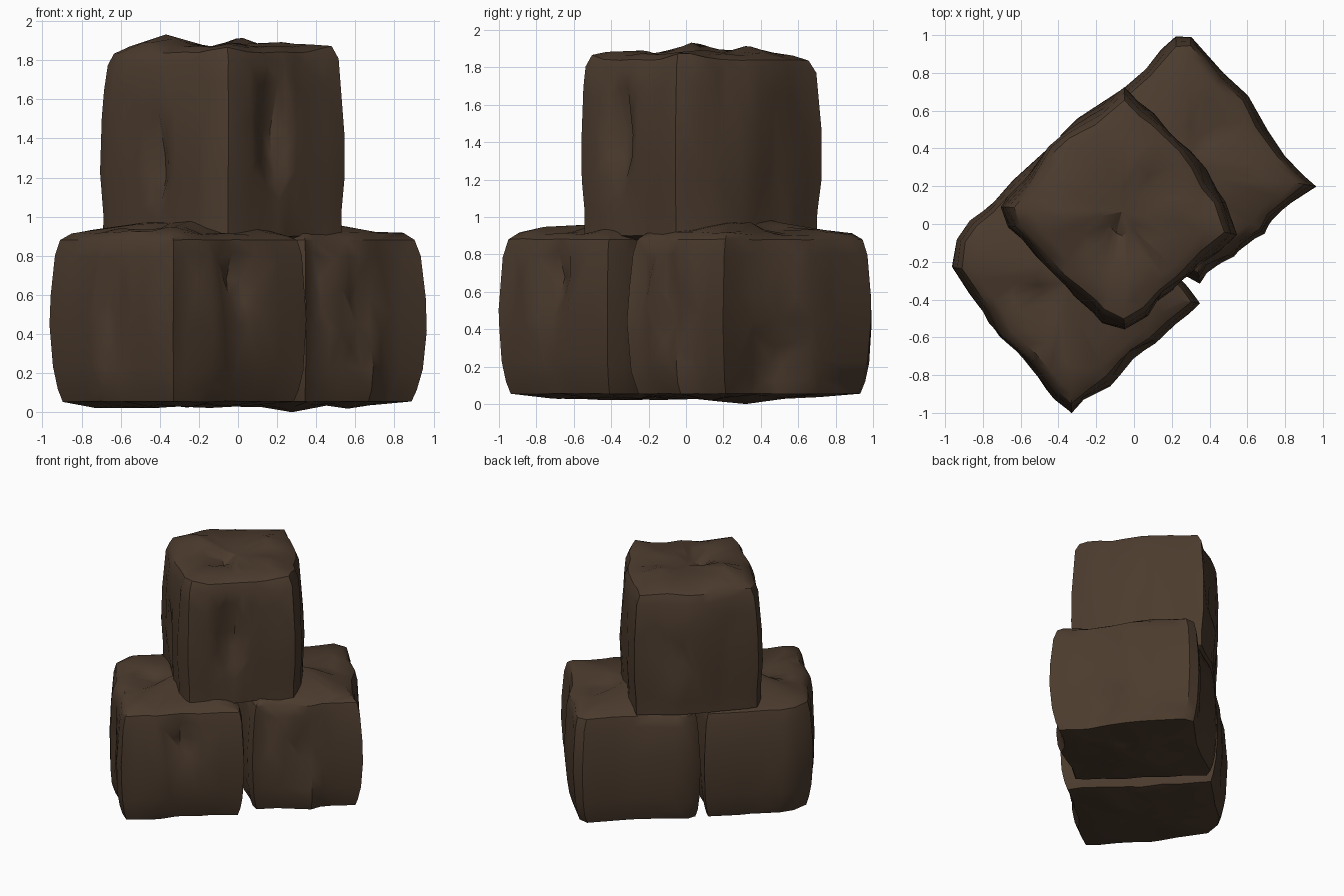
import bpy, bmesh, math, random
from mathutils import Vector, noise

random.seed(4)
mat = bpy.data.materials.new("dark brown rock")
mat.diffuse_color = (0.072, 0.044, 0.027, 1)


def resample(outline, step=0.07):
    """Split each outline segment into short pieces, keeping the corners."""
    pts = []
    for i, a in enumerate(outline):
        a, b = Vector(a), Vector(outline[(i + 1) % len(outline)])
        n = max(1, round((b - a).length / step))
        pts += [a.lerp(b, k / n) for k in range(n)]
    return pts


def block(name, outline, rings, bottom, top, dents, peaks=()):
    """Loft a rough outline through (z, scale) rings, roughen and crease it."""
    pts = resample(outline)
    c = sum(pts, Vector((0, 0))) / len(pts)
    bm = bmesh.new()
    loops = []
    for z, s in rings:
        loop = []
        for p in pts:
            q = c + (p - c) * s
            v = Vector((q.x, q.y, z))
            out = Vector((p.x - c.x, p.y - c.y, 0)).normalized()
            # vertical folds plus small lumps, strongest on the side walls
            fold = noise.noise(Vector((v.x * 5, v.y * 5, v.z * 0.8)))
            lump = noise.noise(v * 6 + Vector((3, 7, 1)))
            v += out * (0.03 * fold - 0.008) * min(1, s)
            if 0.1 < s < 0.9:
                v.z += 0.025 * lump
            # narrow upright clefts
            for x, y, dz, w, h, depth in dents:
                d = math.hypot(v.x - x, v.y - y) / w
                e = abs(v.z - dz) / h
                if d < 1 and e < 1:
                    v -= out * depth * (1 - d) * (1 - e)
            # raised corners and sunken hollows on the top
            for x, y, r, lift in peaks:
                d = math.hypot(v.x - x, v.y - y) / r
                if d < 1 and z > (bottom + top) / 2 + 0.3:
                    v.z += lift * (1 - d)
            loop.append(bm.verts.new(v))
        loops.append(loop)
    n = len(pts)
    for lo, hi in zip(loops, loops[1:]):
        for i in range(n):
            j = (i + 1) % n
            bm.faces.new((lo[i], lo[j], hi[j], hi[i]))
    for loop, z in ((loops[0], bottom), (loops[-1], top)):
        tip = bm.verts.new((c.x, c.y, z))
        for i in range(n):
            bm.faces.new((loop[i], loop[(i + 1) % n], tip))
    bmesh.ops.recalc_face_normals(bm, faces=bm.faces)
    me = bpy.data.meshes.new(name)
    bm.to_mesh(me)
    bm.free()
    me.materials.append(mat)
    ob = bpy.data.objects.new(name, me)
    bpy.context.collection.objects.link(ob)
    bpy.context.view_layer.objects.active = ob
    ob.select_set(True)
    dec = ob.modifiers.new("facets", 'DECIMATE')
    dec.ratio = 0.4
    bpy.ops.object.modifier_apply(modifier=dec.name)
    bpy.ops.object.shade_smooth_by_angle(angle=math.radians(35))
    ob.select_set(False)
    return ob


low = [(0.03, 0.3), (0.04, 0.65), (0.055, 0.91), (0.12, 0.95), (0.22, 0.985),
       (0.33, 1.0), (0.45, 1.01), (0.57, 1.005), (0.68, 0.99), (0.8, 0.97),
       (0.88, 0.93), (0.915, 0.84), (0.93, 0.65), (0.96, 0.3)]

# back right lower boulder
block("back_lower_boulder",
      [(0.22, 1.0), (0.30, 0.99), (0.60, 0.68), (0.79, 0.36), (0.96, 0.2),
       (0.74, 0.02), (0.70, -0.06), (0.47, -0.2), (0.35, -0.33), (0.28, -0.28),
       (-0.05, 0.04), (-0.42, 0.40), (-0.40, 0.47), (-0.05, 0.73)],
      low, 0.0, 0.97,
      [(0.65, -0.08, 0.5, 0.13, 0.35, 0.09), (0.72, 0.52, 0.25, 0.25, 0.2, 0.10),
       (0.40, -0.25, 0.7, 0.1, 0.3, 0.05)],
      [(0.4, 0.5, 0.15, -0.06), (0.05, 0.2, 0.45, 0.04)])

# front left lower boulder
block("front_lower_boulder",
      [(-0.45, 0.42), (-0.70, 0.17), (-0.87, 0.02), (-0.94, -0.08), (-0.96, -0.23),
       (-0.87, -0.37), (-0.69, -0.63), (-0.42, -0.92), (-0.33, -1.0), (-0.13, -0.86),
       (0.0, -0.72), (0.16, -0.57), (0.35, -0.42), (0.28, -0.33), (-0.05, 0.0)],
      low, 0.03, 0.97,
      [(-0.67, -0.65, 0.5, 0.13, 0.35, 0.09), (0.0, -0.70, 0.65, 0.14, 0.2, 0.10),
       (-0.25, -0.94, 0.5, 0.09, 0.5, 0.05)],
      [(-0.4, -0.36, 0.16, -0.08), (-0.15, -0.1, 0.4, 0.04)])

# single boulder stacked on top
high = [(0.86, 0.4), (0.87, 0.8), (0.9, 0.97), (0.98, 0.97), (1.08, 0.98),
        (1.2, 1.0), (1.32, 1.0), (1.44, 0.995), (1.56, 0.985), (1.68, 0.97),
        (1.78, 0.95), (1.84, 0.90), (1.87, 0.78), (1.88, 0.5), (1.87, 0.2)]
block("upper_boulder",
      [(-0.05, 0.73), (0.10, 0.60), (0.28, 0.42), (0.50, 0.12), (0.56, -0.06),
       (0.36, -0.22), (0.07, -0.49), (-0.05, -0.57), (-0.17, -0.53), (-0.42, -0.28),
       (-0.68, -0.02), (-0.71, 0.09), (-0.45, 0.42)],
      high, 0.86, 1.86,
      [(0.20, -0.38, 1.4, 0.13, 0.35, 0.13), (-0.43, -0.28, 1.25, 0.11, 0.25, 0.10),
       (-0.30, 0.55, 1.35, 0.12, 0.15, 0.07)],
      [(-0.08, -0.52, 0.15, 0.03), (0.5, 0.0, 0.18, 0.05), (-0.38, 0.02, 0.2, 0.05),
       (0.0, 0.3, 0.15, 0.05), (-0.1, -0.05, 0.12, -0.06)])
